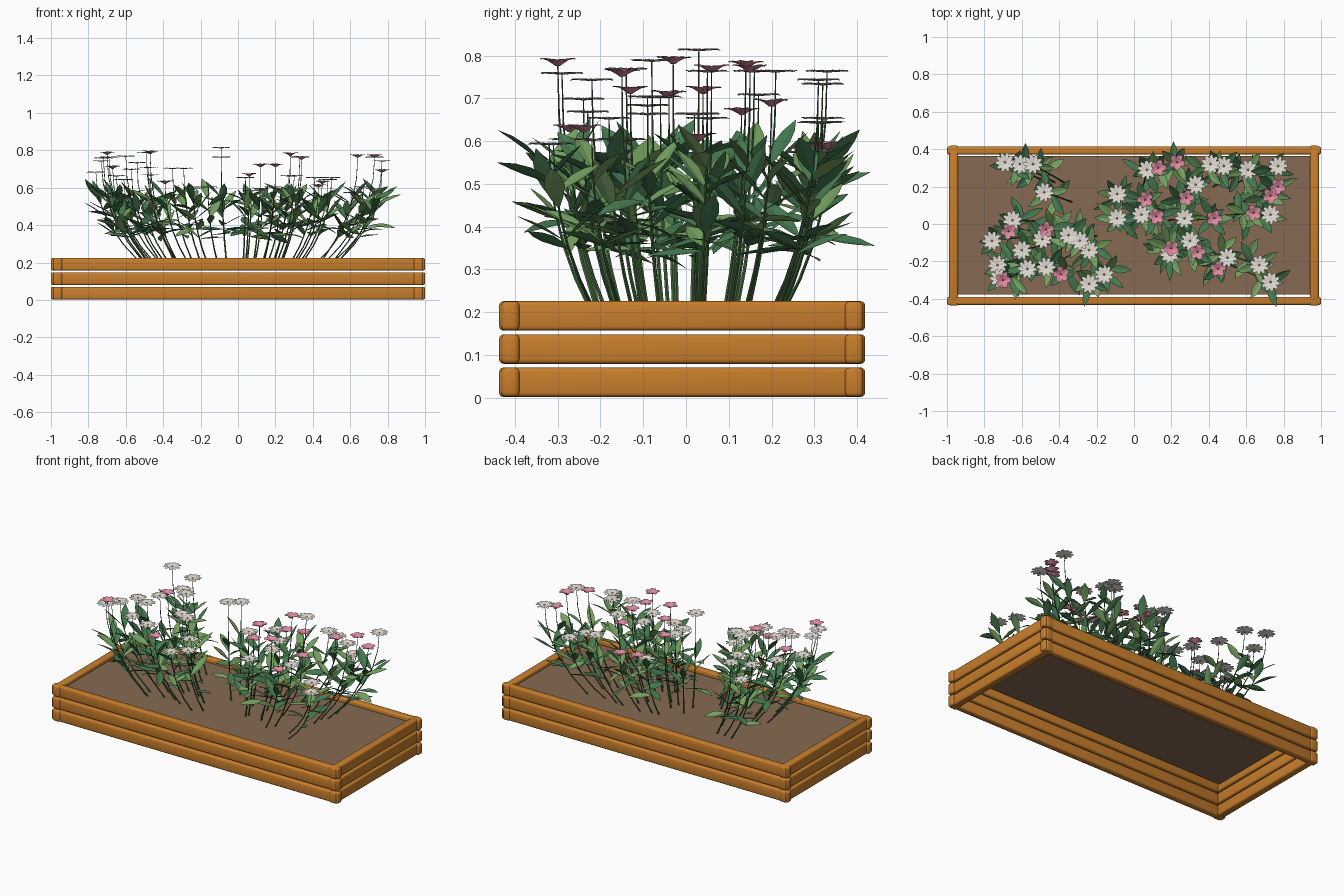
import bpy, bmesh, math, random
from mathutils import Vector

if "Cube" in bpy.data.objects:
    bpy.data.objects.remove(bpy.data.objects["Cube"])

random.seed(4)


def material(name, r, g, b):
    lin = [((c / 255 + 0.055) / 1.055) ** 2.4 for c in (r, g, b)]
    m = bpy.data.materials.new(name)
    m.diffuse_color = (*lin, 1)
    m.use_nodes = True
    m.node_tree.nodes["Principled BSDF"].inputs["Base Color"].default_value = m.diffuse_color
    return m


WOOD = material("warm wood", 200, 126, 44)
SOIL = material("brown soil", 134, 106, 82)
STEM = material("stem green", 70, 108, 64)
LEAF_L = material("light leaf green", 116, 160, 96)
LEAF_D = material("dark leaf green", 70, 122, 80)
WHITE = material("petal white", 236, 231, 222)
PINK = material("petal pink", 222, 138, 160)
CORE = material("flower centre yellow", 214, 160, 60)
CORE_P = material("flower centre rose", 160, 80, 100)


def finish(bm, name, mats):
    me = bpy.data.meshes.new(name)
    bm.to_mesh(me)
    bm.free()
    for m in mats:
        me.materials.append(m)
    ob = bpy.data.objects.new(name, me)
    bpy.context.collection.objects.link(ob)
    return ob


def box(name, centre, size, mat, bevel=0.0):
    bm = bmesh.new()
    bmesh.ops.create_cube(bm, size=1)
    for v in bm.verts:
        v.co = Vector([v.co[i] * size[i] + centre[i] for i in range(3)])
    for f in bm.faces:
        f.smooth = bevel > 0
    ob = finish(bm, name, [mat])
    if bevel:
        mod = ob.modifiers.new("rounded edges", "BEVEL")
        mod.width, mod.segments = bevel, 3
    return ob


# Planter frame: three stacked courses of planks crossing at the corners
YC = -0.009
for i in range(3):
    z = 0.036 + i * 0.0775
    for s, side in ((-1, "front"), (1, "back")):
        box(f"{side}_plank_{i + 1}", (0, YC + s * 0.402, z), (2, 0.042, 0.068), WOOD, 0.01)
    for s, side in ((-1, "left"), (1, "right")):
        box(f"{side}_plank_{i + 1}", (s * 0.964, YC, z), (0.048, 0.856, 0.069), WOOD, 0.01)

# Soil sheet near the rim
SOIL_Z = 0.2
box("soil", (0, -0.007, SOIL_Z), (1.9, 0.742, 0.008), SOIL)

# Flower heads: x, y, z
whites = [
    (-.69, .33, .76), (-.61, .32, .64), (-.54, .32, .73), (-.48, .17, .705), (-.65, .02, .66),
    (-.76, -.09, .68), (-.73, -.22, .74), (-.72, -.29, .755), (-.60, -.14, .765), (-.57, -.24, .695),
    (-.49, -.08, .785), (-.47, -.23, .665), (-.35, -.06, .70), (-.29, -.09, .70), (-.24, -.14, .60),
    (-.24, -.32, .59), (-.16, -.27, .60), (-.09, .16, .76), (-.09, .03, .81), (.04, .05, .65),
    (.07, .29, .58), (.33, .21, .76), (.41, .32, .65), (.48, .31, .64), (.61, .29, .57),
    (.77, .31, .74), (.27, .03, .66), (.19, -.16, .60), (.30, -.09, .66), (.50, -.18, .65),
    (.67, -.22, .60), (.73, -.31, .59), (.73, .05, .76)]
pinks = [
    (.13, .30, .58), (.23, .33, .58), (.06, .13, .66), (.12, .04, .71), (.28, .14, .77),
    (.43, .03, .60), (.64, .06, .76), (.73, .15, .76), (.77, .20, .68), (.20, -.13, .71),
    (.34, -.15, .75), (.45, -.24, .62), (-.39, -.27, .62), (-.47, -.03, .78), (-.67, -.04, .70),
    (-.70, -.30, .775)]


def stem_point(head, t):
    """Stem leans away from the bed centre, straightening toward the top."""
    lean = 0.69 + 0.31 * (1 - (1 - t) ** 2.1)
    return Vector((head[0] * lean, head[1] * lean, SOIL_Z + (head[2] - SOIL_Z) * t))


def add_stem(bm, head):
    rings = []
    for k in range(6):
        t = k / 5
        p, r = stem_point(head, t), 0.0036 * (1 - t) + 0.0014
        rings.append([bm.verts.new(p + Vector((r * math.cos(a * math.tau / 5), r * math.sin(a * math.tau / 5), 0)))
                      for a in range(5)])
    for lo, hi in zip(rings, rings[1:]):
        for a in range(5):
            b = (a + 1) % 5
            bm.faces.new((lo[a], lo[b], hi[b], hi[a]))


def add_blade(bm, base, azimuth, pitch, length, width, bend, shape, fold, idx, roll=0.0):
    """Pointed blade with a folded midrib; shape gives (along, half width) pairs."""
    out = Vector((math.cos(azimuth), math.sin(azimuth), 0))
    level = Vector((-out.y, out.x, 0))
    up = Vector((0, 0, 1))
    rows = []
    p, prev, ang = base.copy(), 0, pitch
    for u, w in shape:
        p = p + (out * math.cos(ang) + up * math.sin(ang)) * (u - prev) * length
        face = up * math.cos(ang) - out * math.sin(ang)
        side = level * math.cos(roll) + face * math.sin(roll)
        normal = face * math.cos(roll) - level * math.sin(roll)
        prev, ang = u, ang + bend
        e = w * width
        rows.append([bm.verts.new(p + side * e + normal * e * fold), bm.verts.new(p),
                     bm.verts.new(p - side * e + normal * e * fold)])
    for a, b in zip(rows, rows[1:]):
        for j in range(2):
            bm.faces.new((a[j + 1], b[j + 1], b[j], a[j])).material_index = idx


LEAF = [(0, 0.05), (0.25, 0.33), (0.5, 0.5), (0.75, 0.38), (1, 0.02)]
PETAL = [(0, 0.2), (0.65, 0.5), (0.9, 0.38), (1, 0.1)]


def add_flower(bm, head, count, radius, width, pitch, bend):
    spin = random.random() * math.tau
    c = Vector(head)
    for k in range(count):
        add_blade(bm, c + Vector((0, 0, 0.002 * (k % 2))), spin + k * math.tau / count,
                  pitch, radius, width, bend, PETAL, 0.2, 0)
    # domed centre
    ring = [bm.verts.new(c + Vector((0.006 * math.cos(a * math.tau / 8), 0.006 * math.sin(a * math.tau / 8), 0.003)))
            for a in range(8)]
    top = bm.verts.new(c + Vector((0, 0, 0.007)))
    for a in range(8):
        bm.faces.new((ring[a], ring[(a + 1) % 8], top)).material_index = 1


# Stems and leaves for every flower
stems, leaves = bmesh.new(), bmesh.new()
for head in whites + pinks:
    add_stem(stems, head)
    az = random.random() * math.tau
    for k in range(7):
        z = 0.33 + 0.22 * (k + random.uniform(0, 0.8)) / 7
        t = min((z - SOIL_Z) / (head[2] - SOIL_Z), 0.85)
        az += 2.4
        # leaves favour the outward side of the leaning stem
        d = Vector((math.cos(az), math.sin(az))) + Vector(head[:2]) * 0.5
        pitch = random.uniform(-0.15, 0.75) if k < 3 else random.uniform(0.35, 1.05)
        add_blade(leaves, stem_point(head, t), math.atan2(d.y, d.x), pitch,
                  random.uniform(0.12, 0.16), random.uniform(0.04, 0.05),
                  random.uniform(-0.1, 0.03), LEAF, 0.2, int(random.random() < 0.55),
                  random.uniform(-0.5, 0.5))
finish(stems, "flower_stems", [STEM])
finish(leaves, "leaves", [LEAF_L, LEAF_D])

# Flat white daisies and cupped pink blossoms
daisies, blossoms = bmesh.new(), bmesh.new()
for head in whites:
    add_flower(daisies, head, 10, 0.052, 0.022, 0.18, -0.1)
for head in pinks:
    add_flower(blossoms, head, 5, 0.046, 0.034, 0.75, -0.3)
finish(daisies, "white_flowers", [WHITE, CORE])
finish(blossoms, "pink_flowers", [PINK, CORE_P])
